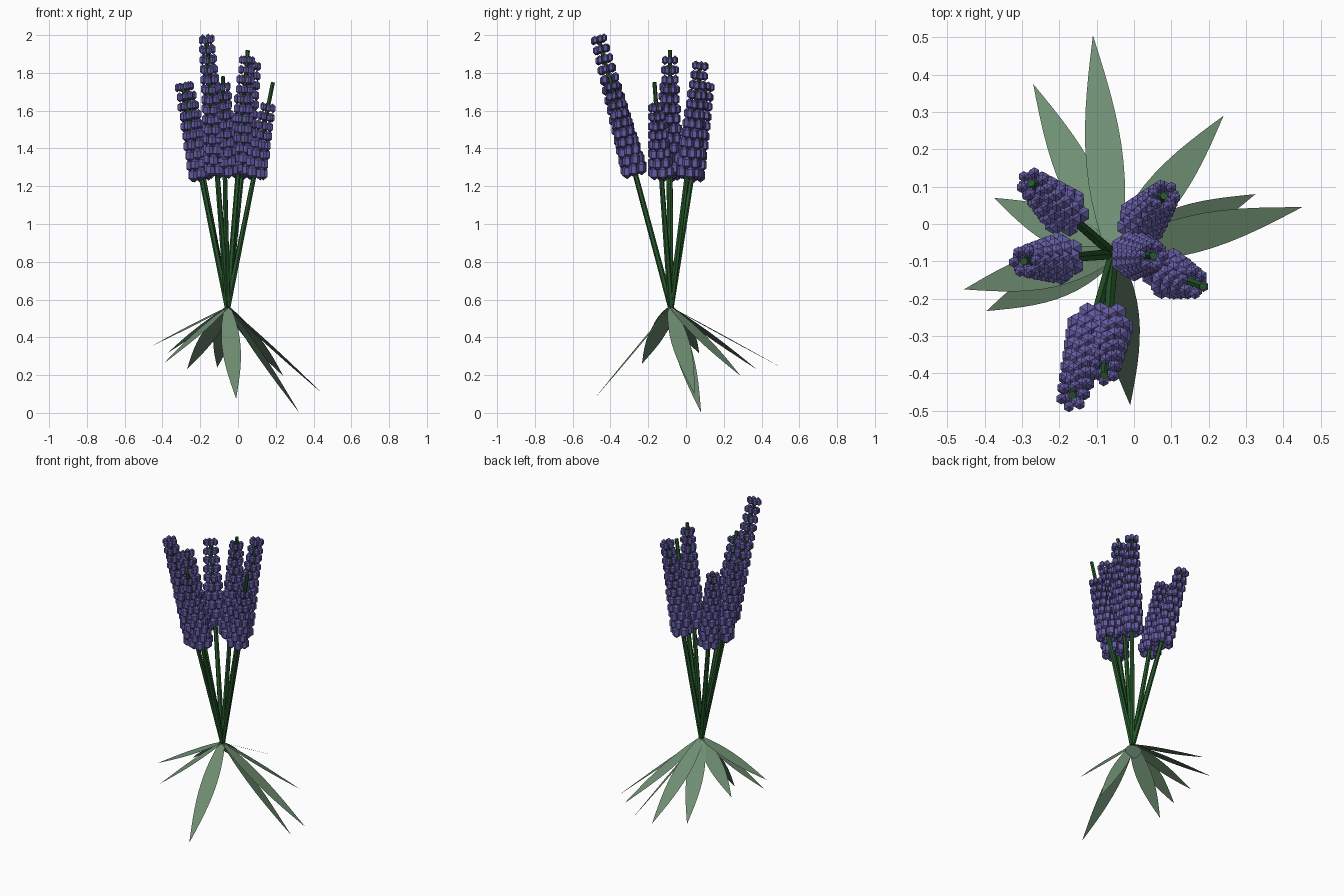
import bpy, bmesh, math
from mathutils import Vector, Matrix

cube = bpy.data.objects.get("Cube")
if cube:
    bpy.data.objects.remove(cube, do_unlink=True)


def material(name, rgb):
    m = bpy.data.materials.new(name)
    m.use_nodes = True
    m.diffuse_color = (*rgb, 1)
    m.node_tree.nodes["Principled BSDF"].inputs["Base Color"].default_value = (*rgb, 1)
    return m


PURPLE = material("bud purple", (0.125, 0.105, 0.36))
STEM = material("stem green", (0.02, 0.10, 0.025))
LEAF = material("leaf sage", (0.16, 0.27, 0.17))
ROOT = Vector((-0.055, -0.08, 0.56))


def finish(bm, name, mat):
    mesh = bpy.data.meshes.new(name)
    bm.to_mesh(mesh)
    bm.free()
    mesh.materials.append(mat)
    obj = bpy.data.objects.new(name, mesh)
    bpy.context.collection.objects.link(obj)


def mix(a, b, t):
    return a + (b - a) * t


# Straight, slightly tapered stem from the root to its tip
def stem(name, tip):
    axis = tip - ROOT
    bm = bmesh.new()
    place = Matrix.Translation((ROOT + tip) / 2) @ axis.to_track_quat("Z", "Y").to_matrix().to_4x4()
    bmesh.ops.create_cone(bm, cap_ends=True, segments=6, radius1=0.016, radius2=0.011,
                          depth=axis.length, matrix=place)
    finish(bm, name, STEM)


# Staggered rings of upright six-sided buds, shrinking towards the top
def flower(name, tip, low, high):
    axis = tip - ROOT
    turn = axis.to_track_quat("Z", "Y")
    rows = round((high - low) / 0.055) + 1
    bm = bmesh.new()
    for row in range(rows):
        t = row / (rows - 1)
        z = mix(low + 0.037, high - 0.023, t)
        centre = ROOT + axis * ((z - ROOT.z) / axis.z)
        ring, wide, tall = mix(0.046, 0.03, t), mix(0.029, 0.017, t), mix(0.038, 0.024, t)
        for k in range(6):
            a = math.tau * (k + row % 2 / 2) / 6
            offset = turn @ Vector((ring * math.cos(a), ring * math.sin(a), 0))
            place = Matrix.Translation(centre + offset) @ Matrix.Diagonal((wide, wide, tall, 1))
            bmesh.ops.create_uvsphere(bm, u_segments=6, v_segments=3, radius=1, matrix=place)
    finish(bm, name, PURPLE)


# Flat pointed blade, level across its width
def leaf(name, tip, width=0.05, steps=12):
    axis = tip - ROOT
    side = axis.cross(Vector((0, 0, 1))).normalized()
    bm = bmesh.new()
    previous = None
    for i in range(steps + 1):
        t = i / steps
        half = width * math.sin(math.pi * (0.1 + 0.9 * t ** 0.9))
        p = ROOT + axis * t
        if i == steps:
            pair = [bm.verts.new(p)]
        else:
            pair = [bm.verts.new(p - side * half), bm.verts.new(p + side * half)]
        if previous:
            bm.faces.new([previous[0], previous[1], *reversed(pair)])
        previous = pair
    bmesh.ops.recalc_face_normals(bm, faces=bm.faces)
    bm.normal_update()
    if sum(f.normal.z for f in bm.faces) < 0:
        bmesh.ops.reverse_faces(bm, faces=bm.faces)
    finish(bm, name, LEAF)


# Stem tip, lowest and highest point of the flower head
SPIKES = {
    "back_right": ((-0.275, 0.11, 1.74), 1.23, 1.75),
    "right": ((-0.295, -0.10, 1.74), 1.23, 1.75),
    "back_left": ((0.08, 0.075, 1.83), 1.24, 1.86),
    "middle": ((0.052, -0.085, 1.92), 1.26, 1.89),
    "left": ((0.185, -0.167, 1.75), 1.24, 1.64),
    "front_tall": ((-0.165, -0.458, 1.965), 1.26, 2.0),
    "front_short": ((-0.08, -0.405, 1.78), 1.25, 1.75),
}
for name, (tip, low, high) in SPIKES.items():
    stem("stem_" + name, Vector(tip))
    flower("flower_" + name, Vector(tip), low, high)

LEAVES = {
    "back": (-0.11, 0.505, 0.24),
    "back_right": (-0.27, 0.375, 0.23),
    "back_left": (0.24, 0.29, 0.195),
    "left_low": (0.325, 0.08, 0.0),
    "left_long": (0.45, 0.045, 0.1),
    "front": (-0.01, -0.485, 0.075),
    "right_front": (-0.395, -0.233, 0.26),
    "right_long": (-0.455, -0.175, 0.355),
    "right_back": (-0.375, 0.07, 0.315),
}
for name, tip in LEAVES.items():
    leaf("leaf_" + name, Vector(tip))
